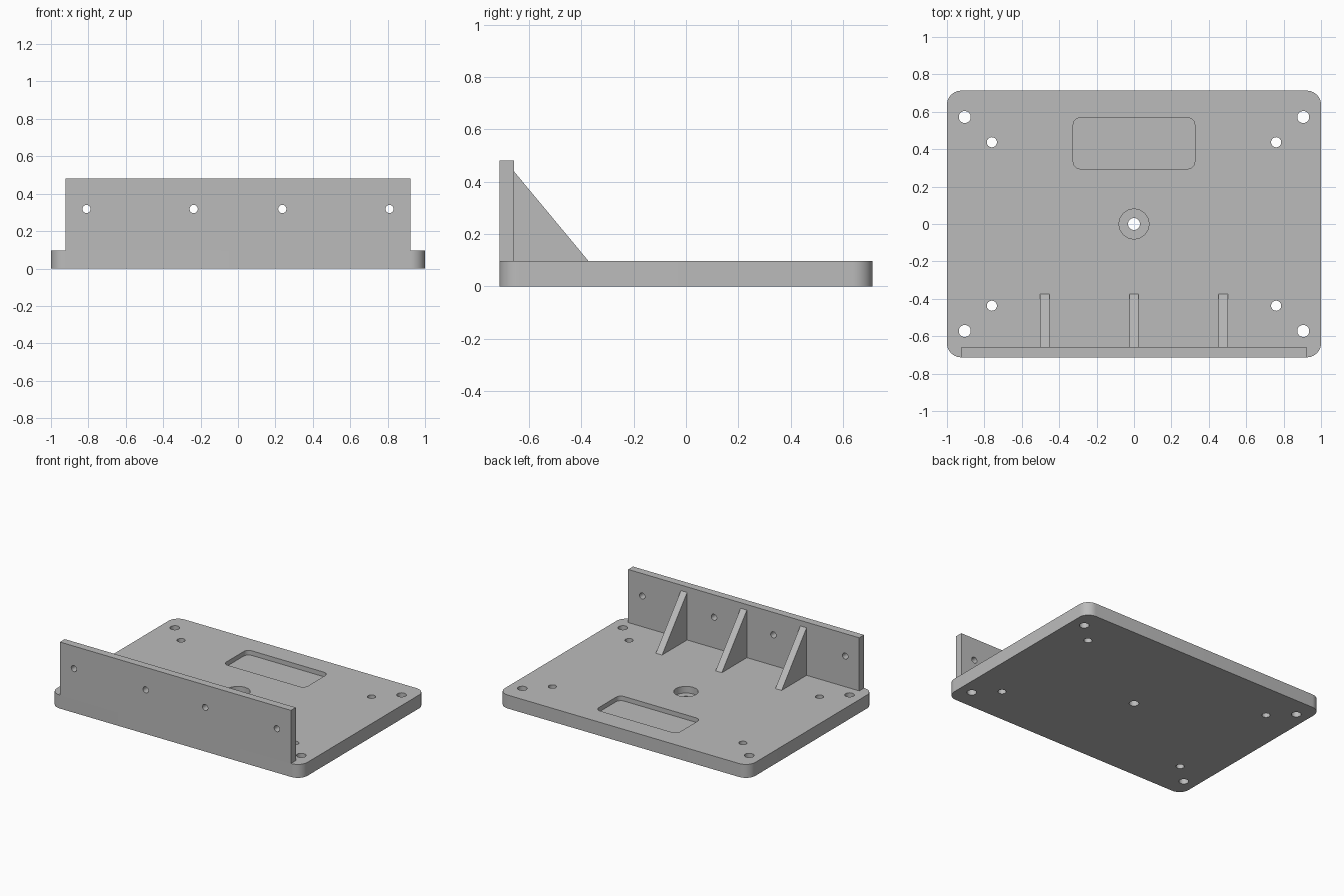
import bpy, bmesh, math
from mathutils import Matrix, Vector

if "Cube" in bpy.data.objects:
    bpy.data.objects.remove(bpy.data.objects["Cube"], do_unlink=True)

grey = bpy.data.materials.new("machined_grey")
grey.use_nodes = True
colour = (0.5, 0.5, 0.5, 1)
grey.diffuse_color = colour
grey.node_tree.nodes["Principled BSDF"].inputs["Base Color"].default_value = colour

HALF_Y, TOP = 0.713, 0.097
WALL_X, WALL_TOP, WALL_BACK = 0.922, 0.48, -0.658


def finish(name, bm):
    bmesh.ops.recalc_face_normals(bm, faces=bm.faces)
    mesh = bpy.data.meshes.new(name)
    bm.to_mesh(mesh)
    bm.free()
    mesh.materials.append(grey)
    ob = bpy.data.objects.new(name, mesh)
    bpy.context.collection.objects.link(ob)
    return ob


def box(name, low, high, radius=0):
    """Box between two corners, with optional rounded vertical edges."""
    low, high = Vector(low), Vector(high)
    bm = bmesh.new()
    bmesh.ops.create_cube(bm, size=1)
    bmesh.ops.scale(bm, vec=high - low, verts=bm.verts)
    bmesh.ops.translate(bm, vec=(low + high) / 2, verts=bm.verts)
    if radius:
        upright = [e for e in bm.edges
                   if abs(e.verts[0].co.z - e.verts[1].co.z) > 1e-4]
        bmesh.ops.bevel(bm, geom=upright, offset=radius, segments=10,
                        profile=0.5, affect='EDGES')
    return finish(name, bm)


def drill(centre, radius, depth, axis='Z'):
    """Cylinder cutter centred on a point."""
    bm = bmesh.new()
    turn = Matrix.Rotation(math.pi / 2, 4, 'X') if axis == 'Y' else Matrix()
    bmesh.ops.create_cone(bm, cap_ends=True, segments=32, radius1=radius,
                          radius2=radius, depth=depth,
                          matrix=Matrix.Translation(centre) @ turn)
    return finish("drill_cutter", bm)


def cut(ob, cutters):
    """Subtract every cutter, then shade the curved walls smooth."""
    bpy.ops.object.select_all(action='DESELECT')
    ob.select_set(True)
    bpy.context.view_layer.objects.active = ob
    for cutter in cutters:
        mod = ob.modifiers.new("cut", 'BOOLEAN')
        mod.operation, mod.solver, mod.object = 'DIFFERENCE', 'EXACT', cutter
        bpy.ops.object.modifier_apply(modifier=mod.name)
        bpy.data.objects.remove(cutter, do_unlink=True)
    bpy.ops.object.shade_smooth_by_angle(angle=math.radians(30))


# Base plate with pocket, counterbored centre hole and corner holes
plate = box("base_plate", (-1, -HALF_Y, 0), (1, HALF_Y, TOP), 0.076)
cutters = [box("pocket_cutter", (-0.325, 0.295, TOP - 0.033),
               (0.325, 0.568, TOP + 0.1), 0.038),
           drill((0, 0, TOP), 0.08, 0.096),
           drill((0, 0, 0), 0.032, 0.5)]
for sx in (-1, 1):
    for sy in (-1, 1):
        cutters.append(drill((sx * 0.905, sy * 0.572, 0), 0.032, 0.5))
        cutters.append(drill((sx * 0.76, sy * 0.437, 0), 0.027, 0.5))
cut(plate, cutters)

# Upright front wall with four mounting holes
wall = box("front_wall", (-WALL_X, -HALF_Y, TOP), (WALL_X, WALL_BACK, WALL_TOP))
cut(wall, [drill((x, WALL_BACK, 0.318), 0.022, 0.5, 'Y')
           for x in (-0.81, -0.237, 0.237, 0.81)])

# Triangular ribs bracing the wall
for name, x in (("right_rib", -0.477), ("middle_rib", 0), ("left_rib", 0.477)):
    bm = bmesh.new()
    profile = [(WALL_BACK, TOP), (-0.373, TOP), (WALL_BACK, 0.44)]
    face = bm.faces.new([bm.verts.new((x - 0.025, y, z)) for y, z in profile])
    grown = bmesh.ops.extrude_face_region(bm, geom=[face])["geom"]
    bmesh.ops.translate(bm, vec=(0.05, 0, 0),
                        verts=[v for v in grown if isinstance(v, bmesh.types.BMVert)])
    finish(name, bm)
